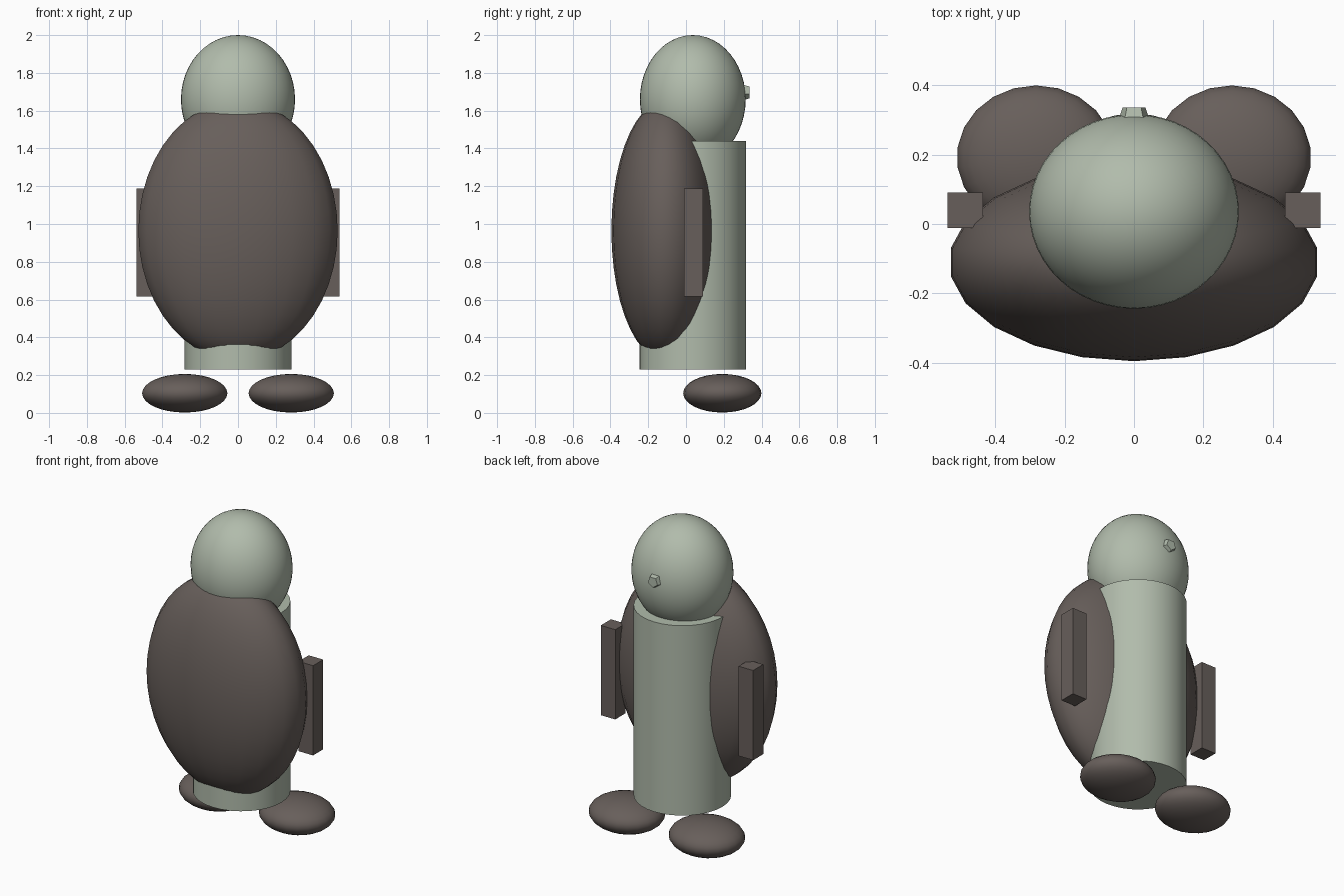
import bpy
import bmesh
from math import radians
from mathutils import Matrix, Vector

cube = bpy.data.objects.get("Cube")
if cube:
    bpy.data.objects.remove(cube, do_unlink=True)


def material(name, rgb):
    mat = bpy.data.materials.new(name)
    mat.use_nodes = True
    mat.diffuse_color = (*rgb, 1)
    bsdf = next(n for n in mat.node_tree.nodes if n.type == "BSDF_PRINCIPLED")
    bsdf.inputs["Base Color"].default_value = (*rgb, 1)
    return mat


SAGE = material("pale sage", (0.44, 0.50, 0.41))
BROWN = material("grey brown", (0.137, 0.114, 0.104))


def finish(name, bm, mat, location, smooth=True):
    mesh = bpy.data.meshes.new(name)
    bmesh.ops.recalc_face_normals(bm, faces=bm.faces)
    bm.to_mesh(mesh)
    bm.free()
    mesh.materials.append(mat)
    obj = bpy.data.objects.new(name, mesh)
    obj.location = location
    bpy.context.collection.objects.link(obj)
    if smooth:
        bpy.ops.object.select_all(action="DESELECT")
        obj.select_set(True)
        bpy.context.view_layer.objects.active = obj
        bpy.ops.object.shade_smooth_by_angle(angle=radians(40))
    return obj


def ellipsoid(name, location, radii, mat, segments, rings):
    bm = bmesh.new()
    bmesh.ops.create_uvsphere(bm, u_segments=segments, v_segments=rings, radius=1)
    bmesh.ops.scale(bm, vec=Vector(radii), verts=bm.verts)
    return finish(name, bm, mat, location)


def box(name, location, size, mat):
    bm = bmesh.new()
    bmesh.ops.create_cube(bm, size=1)
    bmesh.ops.scale(bm, vec=Vector(size), verts=bm.verts)
    return finish(name, bm, mat, location, smooth=False)


def frustum(name, location, r1, r2, depth, sides, mat, turn=None, smooth=True):
    bm = bmesh.new()
    bmesh.ops.create_cone(bm, cap_ends=True, segments=sides, radius1=r1,
                          radius2=r2, depth=depth, matrix=turn or Matrix())
    return finish(name, bm, mat, location, smooth)


# Column body, head and rounded shell
frustum("body", (0, 0.036, 0.835), 0.282, 0.282, 1.21, 32, SAGE)
ellipsoid("head", (0, 0.036, 1.66), (0.302, 0.28, 0.34), SAGE, 48, 24)
ellipsoid("shell", (0, -0.11, 0.965), (0.533, 0.285, 0.687), BROWN, 22, 22)

# Small five-sided stub on the back of the head
frustum("head_stub", (0, 0.312, 1.70), 0.05, 0.035, 0.046, 5, SAGE,
        Matrix.Rotation(radians(-90), 4, "X"), smooth=False)

# Arms and feet on both sides
for side, sign in (("left", 1), ("right", -1)):
    box(side + "_arm", (sign * 0.486, 0.04, 0.902), (0.102, 0.102, 0.572), BROWN)
    ellipsoid(side + "_foot", (sign * 0.282, 0.192, 0.104),
              (0.228, 0.207, 0.102), BROWN, 22, 16)
